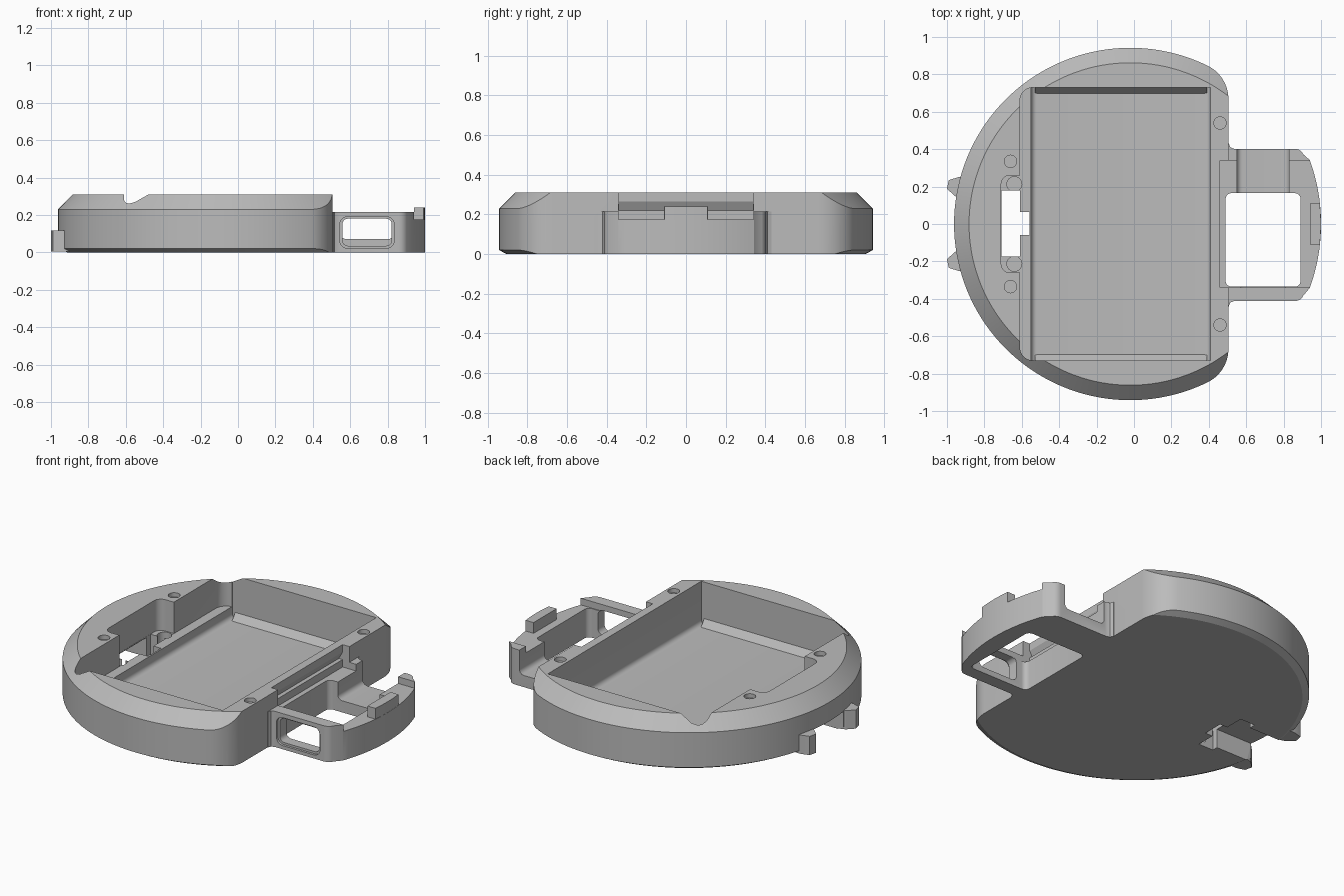
import bpy, bmesh, math
from mathutils import Vector

cube = bpy.data.objects.get("Cube")
if cube:
    bpy.data.objects.remove(cube, do_unlink=True)

grey = bpy.data.materials.new("plain grey")
grey.use_nodes = True
COLOUR = (0.5, 0.5, 0.5, 1)
grey.diffuse_color = COLOUR
grey.node_tree.nodes["Principled BSDF"].inputs["Base Color"].default_value = COLOUR


def loft(name, rings):
    """Solid skinned through equal-length rings of 3D points."""
    bm = bmesh.new()
    loops = [[bm.verts.new(p) for p in ring] for ring in rings]
    n = len(loops[0])
    for a, b in zip(loops, loops[1:]):
        for i in range(n):
            j = (i + 1) % n
            bm.faces.new((a[i], a[j], b[j], b[i]))
    bm.faces.new(loops[0][::-1])
    bm.faces.new(loops[-1])
    bmesh.ops.recalc_face_normals(bm, faces=bm.faces)
    mesh = bpy.data.meshes.new(name)
    bm.to_mesh(mesh)
    bm.free()
    mesh.materials.append(grey)
    obj = bpy.data.objects.new(name, mesh)
    bpy.context.collection.objects.link(obj)
    return obj


def prism(name, pts, lo, hi, axis="z"):
    """Extrude a 2D outline along z, or an (x, z) outline along y."""
    place = (lambda p, h: (p[0], p[1], h)) if axis == "z" else (lambda p, h: (p[0], h, p[1]))
    return loft(name, [[place(p, h) for p in pts] for h in (lo, hi)])


def arc(cx, cy, r, a0, a1, n):
    return [(cx + r * math.cos(math.radians(a0 + (a1 - a0) * i / n)),
             cy + r * math.sin(math.radians(a0 + (a1 - a0) * i / n))) for i in range(n + 1)]


def rect(x0, x1, y0, y1, r=0.0):
    if not r:
        return [(x0, y0), (x1, y0), (x1, y1), (x0, y1)]
    return (arc(x1 - r, y1 - r, r, 0, 90, 6) + arc(x0 + r, y1 - r, r, 90, 180, 6)
            + arc(x0 + r, y0 + r, r, 180, 270, 6) + arc(x1 - r, y0 + r, r, 270, 360, 6))


def combine(target, tool, operation):
    mod = target.modifiers.new(operation, "BOOLEAN")
    mod.operation, mod.object, mod.solver = operation, tool, "EXACT"
    bpy.context.view_layer.objects.active = target
    bpy.ops.object.modifier_apply(modifier=mod.name)
    bpy.data.objects.remove(tool, do_unlink=True)


def cut(pts, lo, hi, axis="z"):
    combine(body, prism("cutter", pts, lo, hi, axis), "DIFFERENCE")


# Round body with chamfered rims
CX, R, FLAT, F = -0.02, 0.942, 0.505, 0.2
body = loft("round_body", [[(x, y, z) for x, y in arc(CX, 0, r, 0, 357.5, 143)]
            for r, z in ((0.905, 0), (R, 0.02), (R, 0.23), (0.862, 0.31))])

# Flat side with filleted corners
fx = FLAT - F
fy = math.sqrt((R - F) ** 2 - (fx - CX) ** 2)
a = math.degrees(math.atan2(fy, fx - CX))
outline = (arc(fx, fy, F, 0, a, 14) + arc(CX, 0, R + 0.004, a, 360 - a, 120)
           + arc(fx, -fy, F, -a, 0, 14))
combine(body, prism("flat_side", outline, -0.1, 0.5), "INTERSECT")

# Side bracket with a curved outer edge
bracket = ([(0.45, -0.44), (0.507, -0.44), (0.515, -0.42), (0.535, -0.412)]
           + arc(0.86, -0.362, 0.05, -90, -23, 5) + arc(0, 0, 1.0, -20, 20, 20)
           + arc(0.86, 0.352, 0.05, 23, 90, 5)
           + [(0.535, 0.402), (0.515, 0.41), (0.507, 0.43), (0.45, 0.43)])
combine(body, prism("bracket", bracket, 0, 0.215), "UNION")

# Rim clips
for s in (1, -1):
    clip = [(-0.90, s * 0.13), (-0.96, s * 0.15), (-1.0, s * 0.19),
            (-0.99, s * 0.235), (-0.94, s * 0.25), (-0.88, s * 0.25)]
    combine(body, prism("clip", clip, 0.005, 0.118), "UNION")

# Main pocket: upper recess with ledge, deeper tray with rounded long edges
cut(rect(-0.61, 0.40, -0.73, 0.73, 0.07), 0.12, 0.5)
cut(rect(-0.55, 0.41, 0.05, 0.45, 0.03), -0.731, 0.731, "y")

# Connector recess, through slot, neck and channel to the rim
cut(rect(-0.71, -0.56, -0.26, 0.26, 0.045), 0.121, 0.5)
cut(rect(-0.709, -0.61, -0.175, 0.18), -0.1, 0.4)
cut(rect(-0.65, -0.56, -0.06, 0.065), -0.1, 0.4)
cut(rect(-1.1, -0.66, -0.14, 0.14), -0.1, 0.115)

# Screw holes and shallow round pockets
for s in (1, -1):
    cut(arc(-0.64, s * 0.213, 0.04, 0, 345, 23), 0.03, 0.2)
    for x, y in ((-0.66, 0.335), (0.46, 0.54)):
        cut(arc(x, s * y, 0.033, 0, 345, 23), 0.285, 0.4)

# Lowered middle of the bracket and undercut behind it
cut(rect(0.46, 1.1, -0.34, 0.34), 0.175, 0.5)
cut([(0.435, 0.22), (0.47, 0.22), (0.47, 0.27), (0.46, 0.265)], -0.339, 0.339, "y")

# Bracket opening, side window with countersink, open notch
cut(rect(0.49, 0.89, -0.335, 0.165, 0.03), -0.1, 0.4)
cut(rect(0.558, 0.822, 0.035, 0.18, 0.03), -0.5, -0.3, "y")
cut(rect(0.545, 0.835, 0.022, 0.19, 0.04), -0.5, -0.398, "y")
cut(rect(0.55, 0.83, 0.07, 0.5, 0.03), 0.15, 0.5, "y")

# Raised latch tab on the outer edge
tab = [(0.94, -0.11)] + arc(0, 0, 0.999, -6.3, 6.3, 8) + [(0.94, 0.11)]
combine(body, prism("latch_tab", tab, 0.15, 0.24), "UNION")

# Sloped strips at both ends of the tray
ramps = []
for s, side in ((1, "back"), (-1, "front")):
    tri = [(s * 0.74, 0.045), (s * 0.695, 0.045), (s * 0.731, 0.09), (s * 0.74, 0.09)]
    ramps.append(loft(side + "_tray_ramp", [[(x, y, z) for y, z in tri] for x in (-0.53, 0.39)]))

# Smooth curved walls, keep edges crisp
bpy.ops.object.select_all(action="DESELECT")
body.select_set(True)
bpy.context.view_layer.objects.active = body
bpy.ops.object.shade_smooth_by_angle(angle=math.radians(25))
